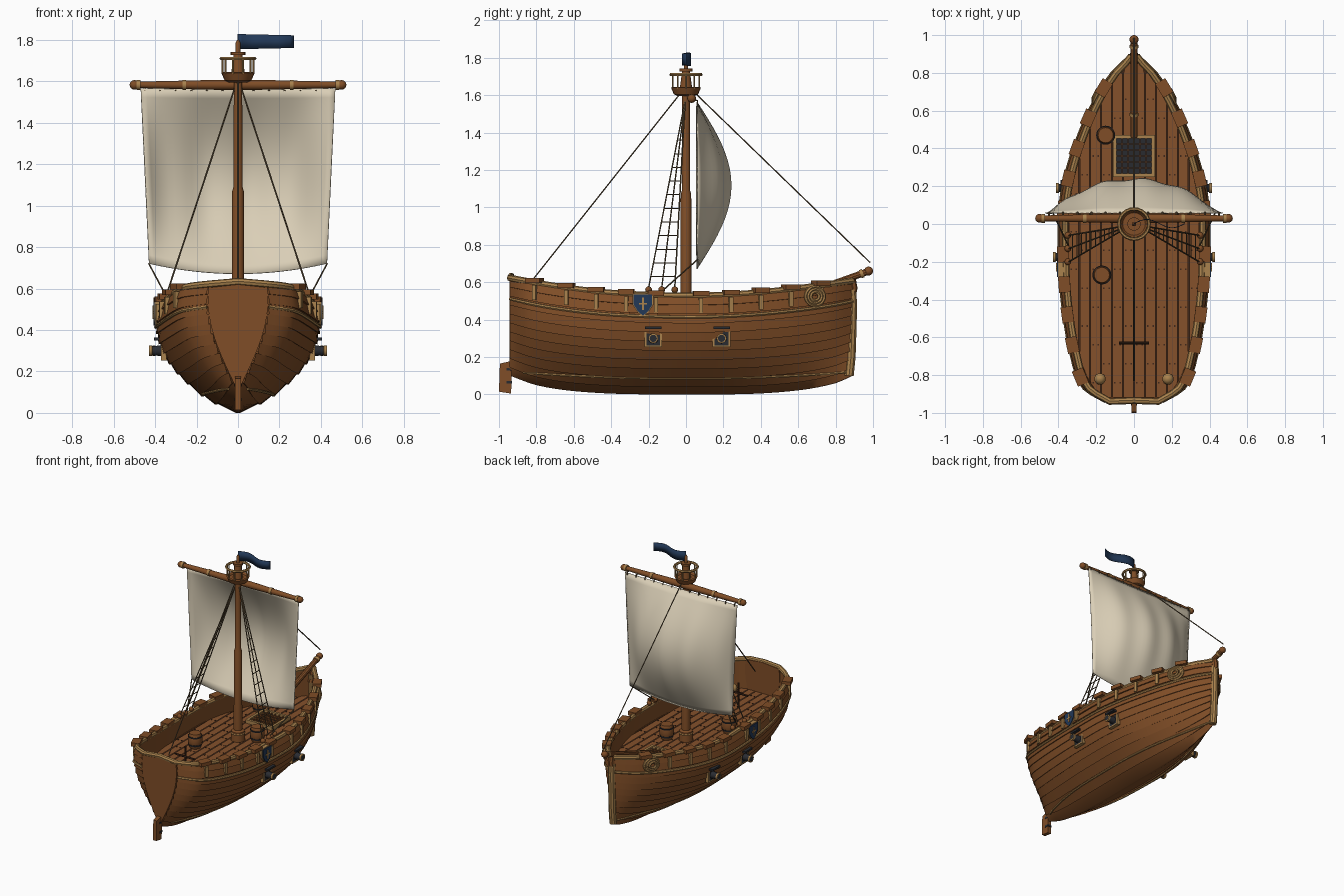
import bpy, bmesh, math
from mathutils import Matrix, Vector

if "Cube" in bpy.data.objects:
    bpy.data.objects.remove(bpy.data.objects["Cube"])

def material(name, c):
    m = bpy.data.materials.new(name)
    m.diffuse_color = (*c, 1)
    m.use_nodes = True
    m.node_tree.nodes["Principled BSDF"].inputs["Base Color"].default_value = m.diffuse_color
    return m
WOOD = material("hull wood", (0.215, 0.075, 0.020))
DECK = material("deck wood", (0.235, 0.082, 0.024))
TAN = material("pale timber", (0.40, 0.225, 0.075))
SAIL = material("sail cloth", (0.70, 0.62, 0.47))
ROPE = material("dark rope", (0.12, 0.082, 0.042))
IRON = material("iron", (0.022, 0.024, 0.03))
BLUE = material("navy blue", (0.016, 0.04, 0.095))
SEAM = material("dark seam", (0.05, 0.02, 0.01))

# ---------- helpers ----------
def add(name, verts, faces, mat):
    me = bpy.data.meshes.new(name)
    me.from_pydata(verts, [], faces)
    me.materials.append(mat)
    bm = bmesh.new(); bm.from_mesh(me)
    bmesh.ops.recalc_face_normals(bm, faces=bm.faces)
    bm.to_mesh(me); bm.free()
    ob = bpy.data.objects.new(name, me)
    bpy.context.collection.objects.link(ob)
    return ob

def boxes(name, items, mat):
    """items: (x, y, z, sx, sy, sz, z rotation)"""
    bm = bmesh.new()
    for x, y, z, sx, sy, sz, rot in items:
        M = Matrix.Translation((x, y, z)) @ Matrix.Rotation(rot, 4, 'Z') @ Matrix.Diagonal((sx, sy, sz, 1))
        bmesh.ops.create_cube(bm, size=1, matrix=M)
    me = bpy.data.meshes.new(name); bm.to_mesh(me); bm.free()
    me.materials.append(mat)
    ob = bpy.data.objects.new(name, me)
    bpy.context.collection.objects.link(ob)

def tubes(name, paths, r, mat, closed=False, res=1):
    cu = bpy.data.curves.new(name, 'CURVE')
    cu.dimensions = '3D'; cu.bevel_depth = r; cu.bevel_resolution = res; cu.use_fill_caps = True
    for p in paths:
        s = cu.splines.new('POLY'); s.points.add(len(p) - 1); s.use_cyclic_u = closed
        for pt, co in zip(s.points, p): pt.co = (*co, 1)
    cu.materials.append(mat)
    ob = bpy.data.objects.new(name, cu)
    bpy.context.collection.objects.link(ob)
    bpy.ops.object.select_all(action='DESELECT')
    ob.select_set(True); bpy.context.view_layer.objects.active = ob
    bpy.ops.object.convert(target='MESH')

def lathe(name, profile, mats_at, mat, seg=20):
    """profile (r, h) spun round local z, placed at each matrix"""
    V, F = [], []
    for M in mats_at:
        o = len(V); n = len(profile)
        for i in range(seg):
            a = 2 * math.pi * i / seg
            V += [M @ Vector((r * math.cos(a), r * math.sin(a), h)) for r, h in profile]
        for i in range(seg):
            a, b = o + i * n, o + (i + 1) % seg * n
            F += [(a + k, b + k, b + k + 1, a + k + 1) for k in range(n - 1)]
        F += [[o + i * n for i in range(seg)], [o + i * n + n - 1 for i in range(seg)]]
    return add(name, V, F, mat)

def prism(name, prof, x0, x1, mat, sides=(1, -1)):
    V, F, n = [], [], len(prof)
    for s in sides:
        o = len(V)
        V += [(s * x0, y, z) for y, z in prof] + [(s * x1, y, z) for y, z in prof]
        F += [list(range(o, o + n)), list(range(o + n, o + 2 * n))]
        F += [(o + i, o + (i + 1) % n, o + n + (i + 1) % n, o + n + i) for i in range(n)]
    return add(name, V, F, mat)

def at(x, y, z): return Matrix.Translation((x, y, z))
def ball(r): return [(max(r * math.cos(a), 0.001), r * math.sin(a)) for a in [math.pi * (i / 8 - 0.5) for i in range(9)]]
def circle(x, y, z, r, n=20): return [(x + r * math.cos(2 * math.pi * i / n), y + r * math.sin(2 * math.pi * i / n), z) for i in range(n)]

def spline(tab, y):
    i = max(0, min(len(tab) - 2, sum(y >= p[0] for p in tab) - 1))
    def slope(k):
        a, b = tab[max(k - 1, 0)], tab[min(k + 1, len(tab) - 1)]
        return (b[1] - a[1]) / (b[0] - a[0])
    (a, p), (b, q) = tab[i], tab[i + 1]
    h = b - a; t = (y - a) / h
    return ((1 + 2*t) * (1-t)**2 * p + t * (1-t)**2 * h * slope(i) + t*t * (3 - 2*t) * q + t*t * (t-1) * h * slope(i + 1))

# ---------- hull shape ----------
BEAM = [(-.94, .145), (-.87, .26), (-.7, .325), (-.4, .375), (-.1, .39), (.1, .385), (.3, .345), (.5, .275), (.65, .205), (.8, .11), (.89, .015)]
SHEER = [(-.94, .62), (-.7, .577), (-.4, .54), (0, .525), (.3, .535), (.6, .565), (.89, .605)]
KEEL = [(-.94, .1), (-.8, .05), (-.6, .018), (-.3, .002), (.3, .002), (.6, .022), (.8, .06), (.89, .1)]
B = lambda y: spline(BEAM, y)
S = lambda y: spline(SHEER, y)
K = lambda y: spline(KEEL, y)
def side(y, t, off=0):
    def raw(t): return B(y) * math.sin(1.85 * t ** (0.8 + 0.3 * abs(y) ** 3)), K(y) + (S(y) - K(y)) * t
    (x, z), (x1, z1), (x0, z0) = raw(t), raw(min(t + .01, 1)), raw(max(t - .01, 0))
    n = math.hypot(x1 - x0, z1 - z0)
    return Vector((max(0, x + off * (z1 - z0) / n) if t > 0 else 0, y, max(0, z - off * (x1 - x0) / n)))
def hull_x(y, z): return side(y, min(1, max(0, (z - K(y)) / (S(y) - K(y))))).x
YS = [-.94, -.92, -.9, -.87, -.84] + [-.8 + .05 * i for i in range(34)] + [.89]
DZ = 0.40

# clinker hull: each strake overhangs the one below
rows, N = [(0, 0)], 11
for i in range(N):
    rows += [(max(i / N, .005), .009 if i else .002), ((i + 1) / N, 0)]
V, F = [], []
m = len(rows) + 2
for s in (1, -1):
    o = len(V)
    for y in YS:
        ring = [side(y, t, d) for t, d in rows]
        ring += [Vector((max(.001, ring[-1].x - .028), y, S(y))), Vector((max(.001, hull_x(y, DZ) - .028), y, DZ - .02))]
        V += [(s * p.x, p.y, p.z) for p in ring]
    F += [(o + j * m + k, o + j * m + k + 1, o + (j + 1) * m + k + 1, o + (j + 1) * m + k)
          for j in range(len(YS) - 1) for k in range(m - 1)]
add("hull", V, F, WOOD)
half = [side(-.94, i / 14) for i in range(15)]
outline = [(p.x, p.z) for p in half] + [(0, .635)] + [(-p.x, p.z) for p in reversed(half[1:])]
V = [(x, y, z) for y in (-.945, -.915) for x, z in outline]
n = len(outline)
add("transom", V, [list(range(n)), list(range(n, 2 * n))] + [(i, (i + 1) % n, n + (i + 1) % n, n + i) for i in range(n)], WOOD)

# deck: dark bed with planks clipped to the hull
def strip(xl, xr, z, V, F):
    prev = None
    for y in YS[1:]:
        w = max(.002, hull_x(y, DZ) - .012)
        a, b = max(xl, -w), min(xr, w)
        if b - a < .004:
            prev = None; continue
        V += [(a, y, z), (b, y, z)]
        i = len(V) - 2
        if prev is not None: F.append((prev, prev + 1, i + 1, i))
        prev = i
V, F = [], []
strip(-1, 1, DZ - .008, V, F); add("deck_bed", V, F, SEAM)
V, F = [], []
for k in range(-7, 7): strip(k * .058 + .003, (k + 1) * .058 - .003, DZ, V, F)
add("deck_planks", V, F, DECK)
nails = []
for k in range(-6, 6):
    for j in range(8):
        y = -.84 + j * .2 + (k % 2) * .1
        if abs(k * .058 + .029) < hull_x(y, DZ) - .05:
            nails += [(k * .058 + .029 + d, y, DZ, .008, .008, .006, 0) for d in (-.014, .014)]
boxes("deck_nails", nails, SEAM)

# rails and wales
right = [side(y, 1) + Vector((-.012 if y < .87 else 0, 0, .002)) for y in reversed(YS)]
flip = lambda path: [(-p[0], p[1], p[2]) for p in path]
tubes("gunwale", [right + [(0, -.935, .633)] + flip(right)[::-1]], .018, TAN, res=2)
def both(paths): return paths + [flip(p) for p in paths]
tubes("upper_wale", both([[side(y, .79, .006) for y in YS]]), .009, TAN)
tubes("lower_wale", both([[side(y, max(.03, (.09 + .04 * y * y - K(y)) / (S(y) - K(y))), .006) for y in YS[3:]]]), .007, TAN)

# rail blocks and the ribs below them
blocks, ribs = [], []
for y in (-.81, -.64, -.48, -.32, -.16, .08, .24, .4, .56, .72):
    rot = -math.atan((B(y + .02) - B(y - .02)) / .04)
    for s in (1, -1):
        blocks.append((s * (B(y) * .96 + .002), y, S(y) + .014, .062, .085, .028, s * rot))
        ribs.append((s * (side(y, .89).x + .006), y, S(y) - .05, .022, .022, .08, s * rot))
boxes("rail_blocks", blocks, WOOD)
boxes("rail_ribs", ribs, TAN)

# stem, bowsprit, rudder
tubes("stem_post", [[(0, .872, .1), (0, .882, .2), (0, .887, .35), (0, .89, .48), (0, .885, .56)]], .026, TAN, res=3)
tubes("stem_head", [[(0, .88, .5), (0, .893, .57), (0, .885, .61)]], .024, WOOD, res=2)
tubes("bowsprit", [[(0, .46, .475), (0, .98, .66)]], .019, WOOD, res=3)
tilt = Matrix.Rotation(-1.23, 4, 'X')
lathe("bowsprit_cap", ball(.024), [at(0, .976, .66)], WOOD)
lathe("bowsprit_bands", [(.023, -.008), (.023, .008)], [at(0, y, .475 + (y - .46) * .356) @ tilt for y in (.58, .94)], TAN)
prism("rudder", [(-1, .015), (-.935, .005), (-.93, .18), (-.995, .165)], -.014, .014, WOOD, (1,))
boxes("rudder_hinges", [(0, -.945, z, .034, .03, .014, 0) for z in (.065, .135)], IRON)

# mast
lathe("lower_mast", [(.03, DZ), (.028, 1.07), (.022, 1.09), (.02, 1.62)], [at(0, 0, 0)], WOOD)
lathe("mast_collar", [(.05, DZ), (.046, .47), (.03, .48)], [at(0, 0, 0)], WOOD)
tubes("mast_ring", [circle(0, 0, .455, .045)], .006, TAN, True)
lathe("topmast", [(.034, 1.63), (.02, 1.735), (.012, 1.74), (.012, 1.785), (.004, 1.8)], [at(0, 0, 0)], WOOD)
lathe("mast_cap", [(.035, 1.728), (.035, 1.742)], [at(0, 0, 0)], WOOD)

# crow's nest
lathe("lookout_floor", [(.045, 1.595), (.065, 1.605), (.08, 1.64), (.07, 1.645), (.06, 1.63)], [at(0, 0, 0)], WOOD)
tubes("lookout_rail", [circle(0, 0, 1.71, .08, 24)], .009, TAN, True)
tubes("lookout_posts", [[(x, y, 1.635), (x, y, 1.71)] for x, y, z in circle(0, 0, 0, .075, 10)], .005, TAN)

# yard with end caps, bands and ties
spin = at(0, .03, 1.583) @ Matrix.Rotation(math.pi / 2, 4, 'Y')
lathe("yard", [(.015, -.5), (.024, -.1), (.024, .1), (.015, .5)], [spin], WOOD)
lathe("yard_caps", ball(.023), [at(s * .5, .03, 1.583) for s in (1, -1)], WOOD)
lathe("yard_bands", [(.024, -.009), (.024, .009)], [spin @ at(0, 0, d) for d in (-.48, -.26, .26, .48)], TAN)
tubes("sail_ties", [[(x, .045, 1.575), (x, .062, 1.57), (x, .06, 1.553)] for x in [-.45 + .075 * i for i in range(13)]], .005, ROPE)

# billowing sail
V, F, nu, nv = [], [], 32, 20
for j in range(nv + 1):
    v = j / nv
    for i in range(nu + 1):
        u = 2 * i / nu - 1
        belly = math.sin(math.pi * v) * (1 - abs(u) ** 2.2)
        z = 1.565 - v * (.845 + .05 * (1 - u * u))
        V.append((u * (.47 - .04 * v), .06 + .178 * belly + .007 * math.sin(13 * u) * math.sin(math.pi * v), z))
F = [(j * (nu + 1) + i, j * (nu + 1) + i + 1, (j + 1) * (nu + 1) + i + 1, (j + 1) * (nu + 1) + i) for j in range(nv) for i in range(nu)]
add("sail", V, F, SAIL).modifiers.new("thickness", 'SOLIDIFY').thickness = .005

# waving flag
V = [(.27 * i / 14, .022 * math.sin(i / 14 * 6.3), z + (.006 if z < 1.8 else -.006) * i / 14) for i in range(15) for z in (1.755, 1.828)]
add("flag", V, [(2 * i, 2 * i + 2, 2 * i + 3, 2 * i + 1) for i in range(14)], BLUE).modifiers.new("thickness", 'SOLIDIFY').thickness = .004

# standing rigging
feet = [(.345, y, .57) for y in (-.06, -.13, -.2)]
top = Vector((.015, -.005, 1.57))
tubes("shrouds", both([[f, top] for f in feet]), .004, ROPE)
tubes("ratlines", both([[Vector(f).lerp(top, .06 + .073 * k) for f in feet] for k in range(11)]), .003, ROPE)
lathe("deadeyes", ball(.018), [at(s * .35, y, .56) for s in (1, -1) for x, y, z in feet], WOOD, 12)
tubes("stays", [[(0, .04, 1.62), (0, .985, .705)], [(0, -.03, 1.61), (0, -.83, .6)]], .004, ROPE)
tubes("sheets", both([[(.43, .06, .72), (.345, -.12, .56)]]), .004, ROPE)

# gun ports with cannons
frames, holes, lids, guns = [], [], [], []
for y in (-.175, .19):
    for s in (1, -1):
        x = hull_x(y, .30)
        frames += [(s * x, y + d, .30, .026, .01, .092, 0) for d in (-.042, .042)]
        frames += [(s * x, y, .30 + d, .026, .092, .01, 0) for d in (-.042, .042)]
        holes.append((s * x, y, .30, .022, .078, .078, 0))
        lids.append((s * (x + .025), y, .357, .045, .088, .014, 0))
        guns.append(at(s * (x - .02), y, .30) @ Matrix.Rotation(s * math.pi / 2, 4, 'Y'))
boxes("port_frames", frames, TAN)
boxes("port_openings", holes, IRON)
boxes("port_lids", lids, IRON)
lathe("cannons", [(.03, 0), (.022, .07), (.02, .086)], guns, IRON)
lathe("cannon_muzzles", [(.022, .074), (.026, .077), (.026, .09), (.019, .09), (.019, .08)], guns, TAN)
lathe("cannon_bores", [(.019, .08), (.019, .0885)], guns, IRON)

# shields and rope coils on the sides
shape = [(-.055, .06), (.055, .06), (.055, 0), (.03, -.04), (0, -.065), (-.03, -.04), (-.055, 0)]
prism("shield_borders", [(-.23 + a, .48 + b) for a, b in shape], .37, .402, TAN)
prism("shield_faces", [(-.23 + a * .9, .48 + b * .9) for a, b in shape], .38, .408, BLUE)
boxes("shield_crosses", [(s * .408, -.23, .485, .008, *d, 0) for s in (1, -1) for d in ((.01, .065), (.045, .01))], TAN)
cx = hull_x(.69, .525) + .012
tubes("rope_coils", both([[(cx - (y - .69) * .5 + .006 * k, y, z) for z, y, q in circle(.525, .69, 0, r)] for k, r in enumerate((.05, .036, .022))]), .009, TAN, True)

# deck fittings: barrels, hatch, steering post, stern bollards
spots = [at(-.15, .47, DZ), at(-.17, -.27, DZ), at(.12, .06, DZ)]
lathe("barrels", [(.038, 0), (.048, .03), (.05, .055), (.048, .08), (.04, .11)], spots, WOOD)
lathe("barrel_hoops", [(.0475, .02), (.0505, .032)], spots + [M @ at(0, 0, .058) for M in spots], IRON)
boxes("hatch_frame", [(s * .102, .36, DZ + .012, .018, .222, .03, 0) for s in (1, -1)] + [(0, .36 + s * .102, DZ + .012, .222, .018, .03, 0) for s in (1, -1)], TAN)
boxes("hatch_well", [(0, .36, DZ + .003, .19, .19, .01, 0)], IRON)
grid = (-.064, -.032, 0, .032, .064)
boxes("hatch_bars", [(d, .36, DZ + .014, .006, .19, .012, 0) for d in grid] + [(0, .36 + d, DZ + .014, .19, .006, .012, 0) for d in grid], WOOD)
tubes("steering_post", [[(0, -.63, DZ), (0, -.63, .59)], [(-.08, -.63, .51), (.08, -.63, .51)]], .007, SEAM)
lathe("stern_bollards", ball(.03), [at(s * .18, -.82, DZ + .03) for s in (1, -1)], TAN)

# smooth shading with sharp edges kept
bpy.ops.object.select_all(action='SELECT')
bpy.context.view_layer.objects.active = bpy.data.objects["hull"]
bpy.ops.object.shade_smooth_by_angle(angle=math.radians(35))
